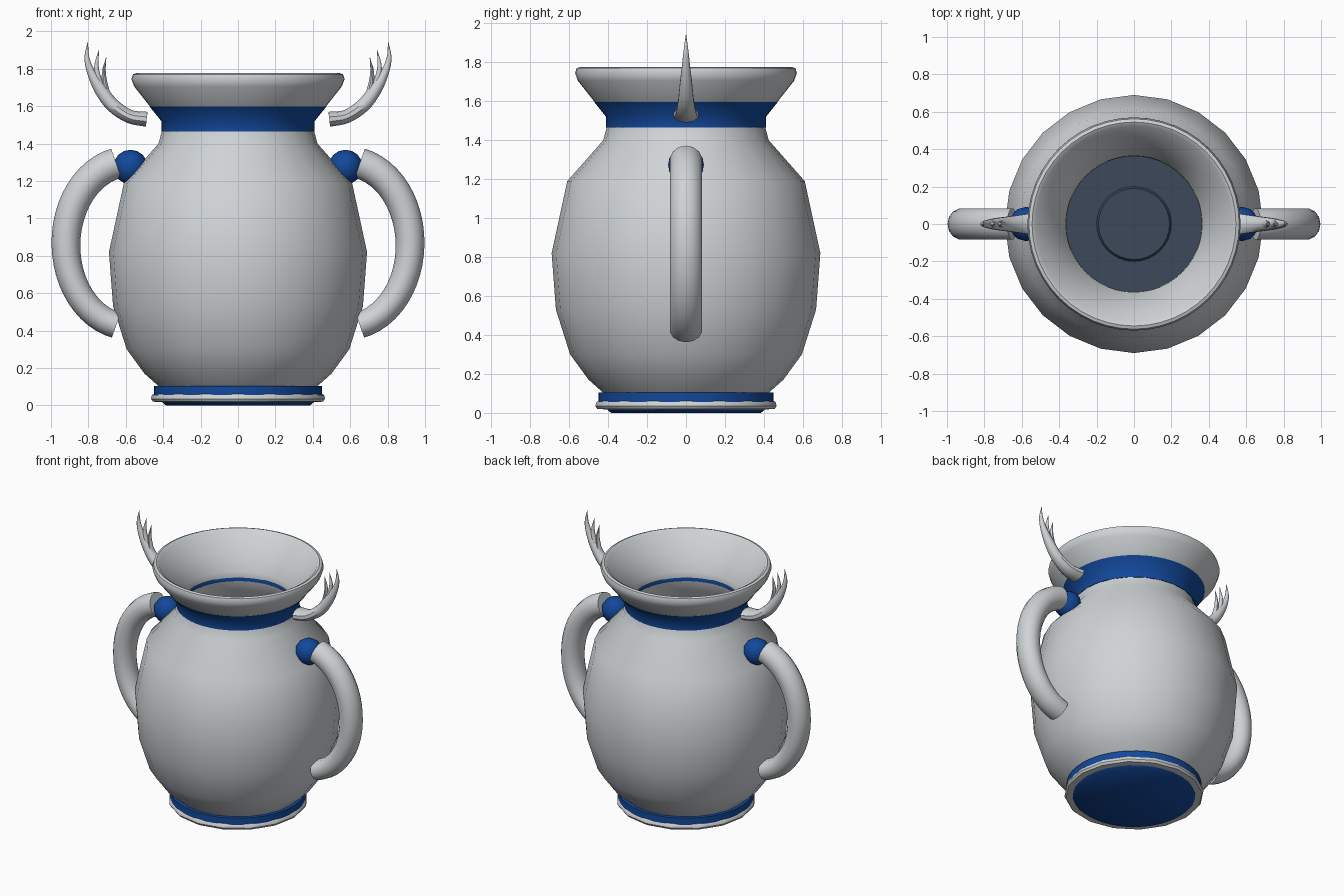
import bpy, bmesh, math
from mathutils import Vector

if "Cube" in bpy.data.objects:
    bpy.data.objects.remove(bpy.data.objects["Cube"])


def material(name, rgb):
    m = bpy.data.materials.new(name)
    m.diffuse_color = (*rgb, 1)
    m.use_nodes = True
    m.node_tree.nodes["Principled BSDF"].inputs["Base Color"].default_value = m.diffuse_color
    return m


WHITE = material("pale glaze", (0.62, 0.65, 0.665))
BLUE = material("deep blue glaze", (0.006, 0.065, 0.33))
SLATE = material("slate interior", (0.045, 0.065, 0.1))


def finish(bm, name, mat, angle=40, mirror=False):
    bmesh.ops.recalc_face_normals(bm, faces=bm.faces)
    me = bpy.data.meshes.new(name)
    bm.to_mesh(me)
    bm.free()
    me.materials.append(mat)
    ob = bpy.data.objects.new(name, me)
    bpy.context.collection.objects.link(ob)
    bpy.ops.object.select_all(action='DESELECT')
    ob.select_set(True)
    bpy.context.view_layer.objects.active = ob
    bpy.ops.object.shade_smooth_by_angle(angle=math.radians(angle))
    if mirror:
        ob.modifiers.new("other_side", 'MIRROR').use_axis[0] = True
    return ob


def lathe(name, profile, mat, sides, closed=True, angle=40):
    """Revolve (radius, height) points about z; radius 0 makes a pole."""
    bm = bmesh.new()
    rings = []
    for r, z in profile:
        if r == 0:
            rings.append([bm.verts.new((0, 0, z))] * sides)
        else:
            rings.append([bm.verts.new((r * math.cos(t), r * math.sin(t), z))
                          for t in (2 * math.pi * i / sides for i in range(sides))])
    pairs = list(zip(rings, rings[1:]))
    if closed:
        pairs.append((rings[-1], rings[0]))
    for a, b in pairs:
        for i in range(sides):
            j = (i + 1) % sides
            quad = list(dict.fromkeys((a[i], a[j], b[j], b[i])))
            bm.faces.new(quad)
    return finish(bm, name, mat, angle)


def smooth_path(keys, steps):
    """Catmull-Rom through the key tuples."""
    ks = [Vector(k) for k in keys]
    ks = [2 * ks[0] - ks[1]] + ks + [2 * ks[-1] - ks[-2]]
    out = []
    for i in range(1, len(ks) - 2):
        p0, p1, p2, p3 = ks[i - 1:i + 3]
        for s in range(steps):
            t = s / steps
            out.append(0.5 * (2 * p1 + (p2 - p0) * t + (2 * p0 - 5 * p1 + 4 * p2 - p3) * t * t
                              + (3 * p1 - p0 - 3 * p2 + p3) * t ** 3))
    return out + [ks[-2]]


def tube(bm, path, sides):
    """Sweep an ellipse along (x, z, in-plane radius, y radius) points."""
    rings = []
    for k, (x, z, ra, rb) in enumerate(path):
        a, b = path[max(k - 1, 0)], path[min(k + 1, len(path) - 1)]
        d = Vector((b[0] - a[0], b[1] - a[1])).normalized()
        ring = []
        for i in range(sides):
            t = 2 * math.pi * i / sides
            u, v = ra * math.cos(t), rb * math.sin(t)
            ring.append(bm.verts.new((x + d.y * u, v, z - d.x * u)))
        rings.append(ring)
    for a, b in zip(rings, rings[1:]):
        for i in range(sides):
            j = (i + 1) % sides
            bm.faces.new((a[i], a[j], b[j], b[i]))
    bm.faces.new(rings[0])
    bm.faces.new(rings[-1])


# Pot body: outer wall up, inner wall back down
lathe("pot_body", [(0.41, 0.09), (0.50, 0.17), (0.595, 0.30), (0.668, 0.53), (0.69, 0.82),
                   (0.61, 1.19), (0.425, 1.40), (0.405, 1.475), (0.375, 1.475), (0.39, 1.39),
                   (0.575, 1.17), (0.655, 0.82), (0.635, 0.53), (0.565, 0.30), (0.42, 0.12)],
      WHITE, 24)

# Inside floor with a raised centre
lathe("inside_floor", [(0, 0.14), (0.19, 0.14), (0.2, 0.125), (0.43, 0.125)],
      SLATE, 32, closed=False, angle=30)

# Blue neck band
lathe("neck_band", [(0.41, 1.465), (0.41, 1.52), (0.472, 1.597), (0.43, 1.597),
                    (0.37, 1.51), (0.37, 1.465)], BLUE, 48)

# Flared rim
lathe("flared_rim", [(0.468, 1.595), (0.555, 1.705), (0.57, 1.745), (0.562, 1.77),
                     (0.545, 1.776), (0.525, 1.765), (0.45, 1.645), (0.365, 1.54),
                     (0.362, 1.495), (0.38, 1.495)], WHITE, 48)

# Foot: blue base and coarse pale ring
lathe("foot_base", [(0, 0), (0.385, 0), (0.415, 0.025), (0.45, 0.05), (0.45, 0.105),
                    (0.40, 0.105)], BLUE, 48, closed=False)
lathe("foot_ring", [(0.41, 0.018), (0.455, 0.02), (0.465, 0.035), (0.462, 0.052),
                    (0.452, 0.062), (0.41, 0.062)], WHITE, 16)

# Side handles: elliptical arcs
bm = bmesh.new()
arc = [math.radians(78 - 156 * i / 24) for i in range(25)]
tube(bm, [(0.58 + 0.34 * math.cos(t), 0.862 + 0.442 * math.sin(t),
           0.077 + 0.006 * math.sin(t), 0.085) for t in arc], 14)
finish(bm, "handles", WHITE, mirror=True)

# Blue balls joining handles to the shoulder
bm = bmesh.new()
bmesh.ops.create_uvsphere(bm, u_segments=12, v_segments=8, radius=0.092)
bmesh.ops.translate(bm, verts=bm.verts, vec=(0.575, 0, 1.275))
finish(bm, "handle_balls", BLUE, mirror=True)

# Branched horns beside the neck: main stem and two prongs
bm = bmesh.new()
for keys in (
    [(0.488, 1.53, 0.04, 0.068), (0.58, 1.545, 0.036, 0.055), (0.67, 1.605, 0.037, 0.042),
     (0.735, 1.69, 0.034, 0.033), (0.785, 1.78, 0.022, 0.022), (0.808, 1.86, 0.013, 0.013),
     (0.803, 1.942, 0.001, 0.001)],
    [(0.725, 1.68, 0.02, 0.024), (0.752, 1.77, 0.015, 0.017), (0.756, 1.83, 0.010, 0.011),
     (0.743, 1.902, 0.001, 0.001)],
    [(0.685, 1.62, 0.02, 0.024), (0.71, 1.71, 0.015, 0.018), (0.717, 1.785, 0.010, 0.012),
     (0.705, 1.86, 0.001, 0.001)],
):
    tube(bm, smooth_path(keys, 4), 10)
finish(bm, "branched_horns", WHITE, mirror=True)
